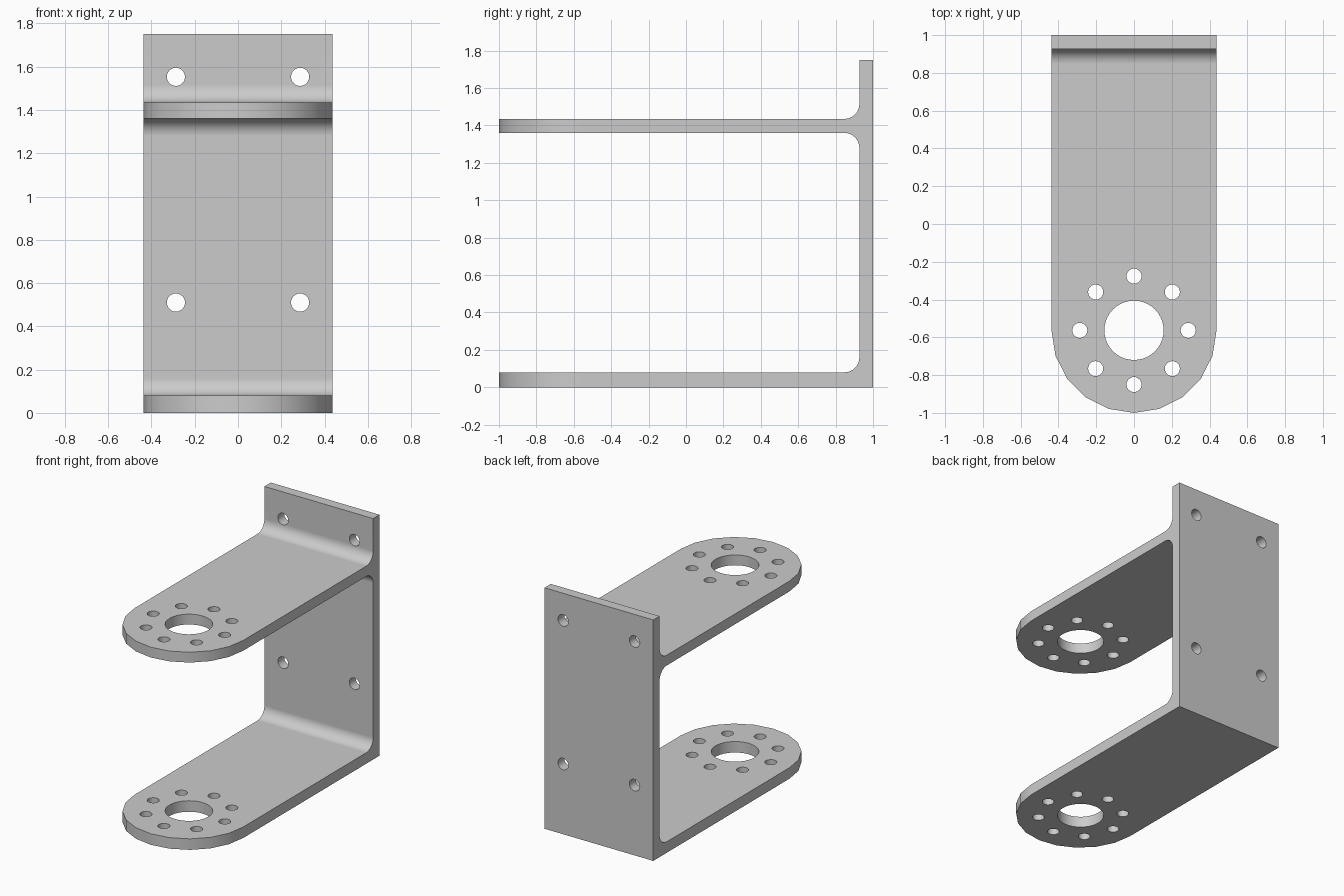
import bpy, bmesh, math
from mathutils import Vector

if "Cube" in bpy.data.objects:
    bpy.data.objects.remove(bpy.data.objects["Cube"])

HALF_W, ARM_Y, FILLET = 0.437, -0.563, 0.08
WALL_Y = 0.927


def prism(name, points, direction):
    """Closed solid made by sweeping a planar outline along a vector."""
    bm = bmesh.new()
    face = bm.faces.new([bm.verts.new(p) for p in points])
    res = bmesh.ops.extrude_face_region(bm, geom=[face])
    verts = [g for g in res["geom"] if isinstance(g, bmesh.types.BMVert)]
    bmesh.ops.translate(bm, verts=verts, vec=Vector(direction))
    bmesh.ops.recalc_face_normals(bm, faces=bm.faces[:])
    mesh = bpy.data.meshes.new(name)
    bm.to_mesh(mesh)
    bm.free()
    obj = bpy.data.objects.new(name, mesh)
    bpy.context.collection.objects.link(obj)
    return obj


def arc(cx, cy, r, a0, a1, n):
    angles = [math.radians(a0 + (a1 - a0) * i / n) for i in range(n + 1)]
    return [(cx + r * math.cos(a), cy + r * math.sin(a)) for a in angles]


def circle(cx, cy, r, n):
    return arc(cx, cy, r, 0, 360, n)[:-1]


def boolean(target, tool, operation):
    tool.hide_render = True
    mod = target.modifiers.new(operation.title(), 'BOOLEAN')
    mod.operation, mod.object, mod.solver = operation, tool, 'EXACT'
    bpy.context.view_layer.objects.active = target
    bpy.ops.object.modifier_apply(modifier=mod.name)
    bpy.data.objects.remove(tool)


# Side profile: back wall with two filleted arms
c = WALL_Y - FILLET
profile = [(-1.1, 0), (1, 0), (1, 1.75), (WALL_Y, 1.75)]
profile += arc(c, 1.435 + FILLET, FILLET, 0, -90, 8)
profile += [(-1.1, 1.435), (-1.1, 1.36)]
profile += arc(c, 1.36 - FILLET, FILLET, 90, 0, 8)
profile += arc(c, 0.08 + FILLET, FILLET, 0, -90, 8)
profile += [(-1.1, 0.08)]
bracket = prism("bracket", [(-0.6, y, z) for y, z in profile], (1.2, 0, 0))

# Plan outline gives the width and the rounded arm ends
plan = [(HALF_W, 1.2), (-HALF_W, 1.2)] + arc(0, ARM_Y, HALF_W, 180, 360, 10)
boolean(bracket, prism("plan_cutter", [(x, y, -0.2) for x, y in plan], (0, 0, 2.2)), 'INTERSECT')

# Centre bore and ring of eight bolt holes through both arms
holes = [circle(0, ARM_Y, 0.157, 40)]
for i in range(8):
    a = i * math.pi / 4
    holes.append(circle(0.287 * math.cos(a), ARM_Y + 0.287 * math.sin(a), 0.04, 24))
for h in holes:
    boolean(bracket, prism("arm_hole_cutter", [(x, y, -0.2) for x, y in h], (0, 0, 2)), 'DIFFERENCE')

# Four mounting holes in the back wall
for x in (-0.287, 0.287):
    for z in (0.51, 1.553):
        pts = [(px, 0.88, pz) for px, pz in circle(x, z, 0.042, 24)]
        boolean(bracket, prism("wall_hole_cutter", pts, (0, 0.3, 0)), 'DIFFERENCE')

# Colour and shading
grey = bpy.data.materials.new("plain grey")
grey.diffuse_color = (0.6, 0.6, 0.6, 1)
grey.use_nodes = True
grey.node_tree.nodes["Principled BSDF"].inputs["Base Color"].default_value = grey.diffuse_color
bracket.data.materials.clear()
bracket.data.materials.append(grey)
for p in bracket.data.polygons:
    p.material_index = 0
bpy.ops.object.select_all(action='DESELECT')
bracket.select_set(True)
bpy.context.view_layer.objects.active = bracket
bpy.ops.object.shade_smooth_by_angle(angle=math.radians(30))
normals = bracket.modifiers.new("Flat plates", 'WEIGHTED_NORMAL')
normals.keep_sharp = True
